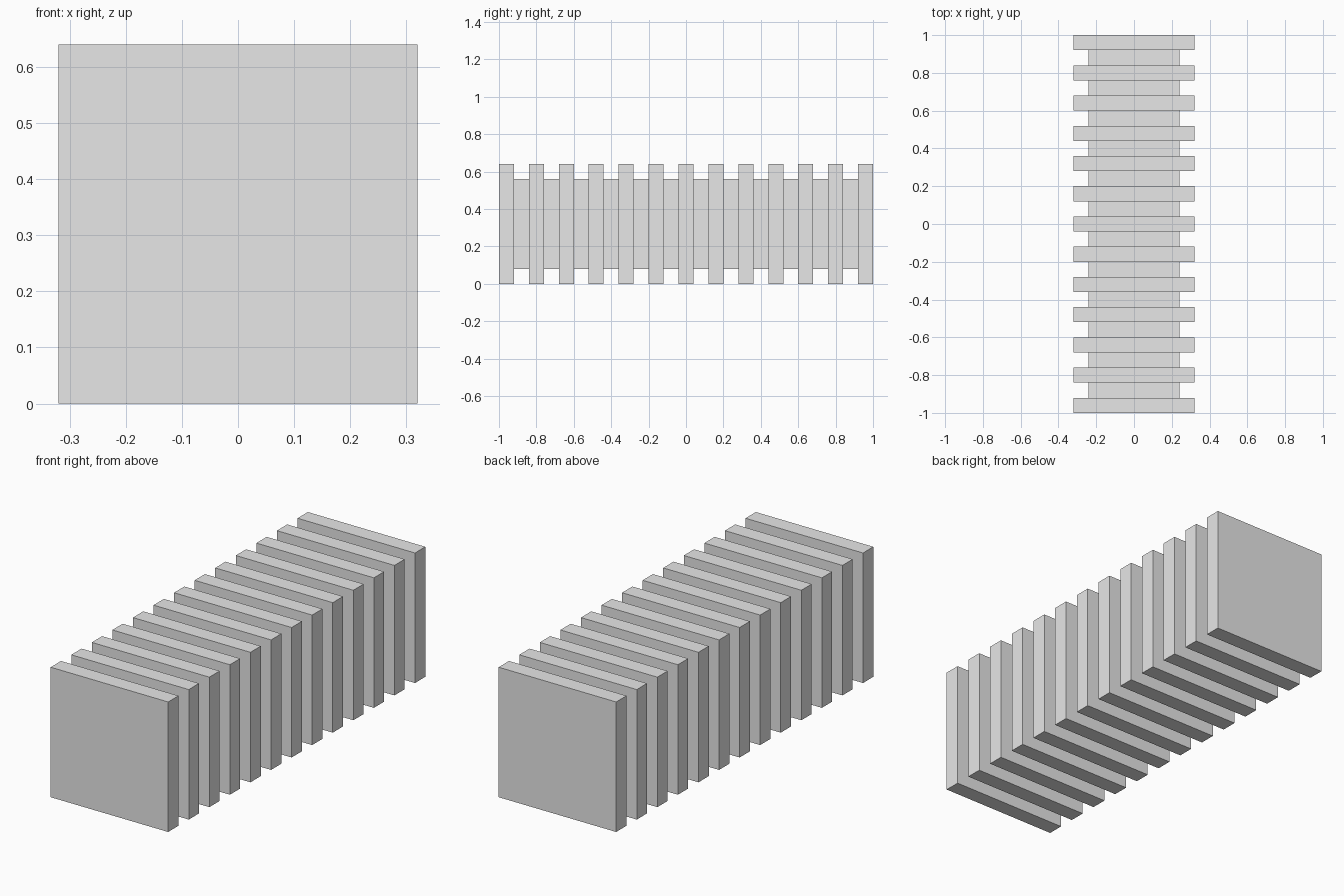
import bpy
import bmesh

cube = bpy.data.objects.get("Cube")
if cube:
    bpy.data.objects.remove(cube, do_unlink=True)

PLATES = 13
STEP = 0.08           # thickness of each plate and each gap
PLATE_HALF = 0.32
CORE_HALF = 0.24

grey = bpy.data.materials.new("light_grey")
grey.use_nodes = True
colour = (0.8, 0.8, 0.8, 1)
grey.diffuse_color = colour
grey.node_tree.nodes["Principled BSDF"].inputs["Base Color"].default_value = colour


def square_ring(bm, half, y):
    """Square cross-section at depth y, centred on the block's axis."""
    corners = ((-1, -1), (1, -1), (1, 1), (-1, 1))
    return [bm.verts.new((sx * half, y, PLATE_HALF + sz * half)) for sx, sz in corners]


# Ribbed block: one closed skin, alternating wide plates and narrower core
bm = bmesh.new()
rings = []
for i in range(2 * PLATES - 1):
    half = CORE_HALF if i % 2 else PLATE_HALF
    y = -1 + i * STEP
    rings += [square_ring(bm, half, y), square_ring(bm, half, y + STEP)]

for a, b in zip(rings, rings[1:]):
    for k in range(4):
        n = (k + 1) % 4
        bm.faces.new((a[k], a[n], b[n], b[k]))
bm.faces.new(rings[0])
bm.faces.new(rings[-1])
bmesh.ops.recalc_face_normals(bm, faces=bm.faces)

mesh = bpy.data.meshes.new("ribbed_block")
bm.to_mesh(mesh)
bm.free()
mesh.materials.append(grey)
block = bpy.data.objects.new("ribbed_block", mesh)
bpy.context.collection.objects.link(block)
